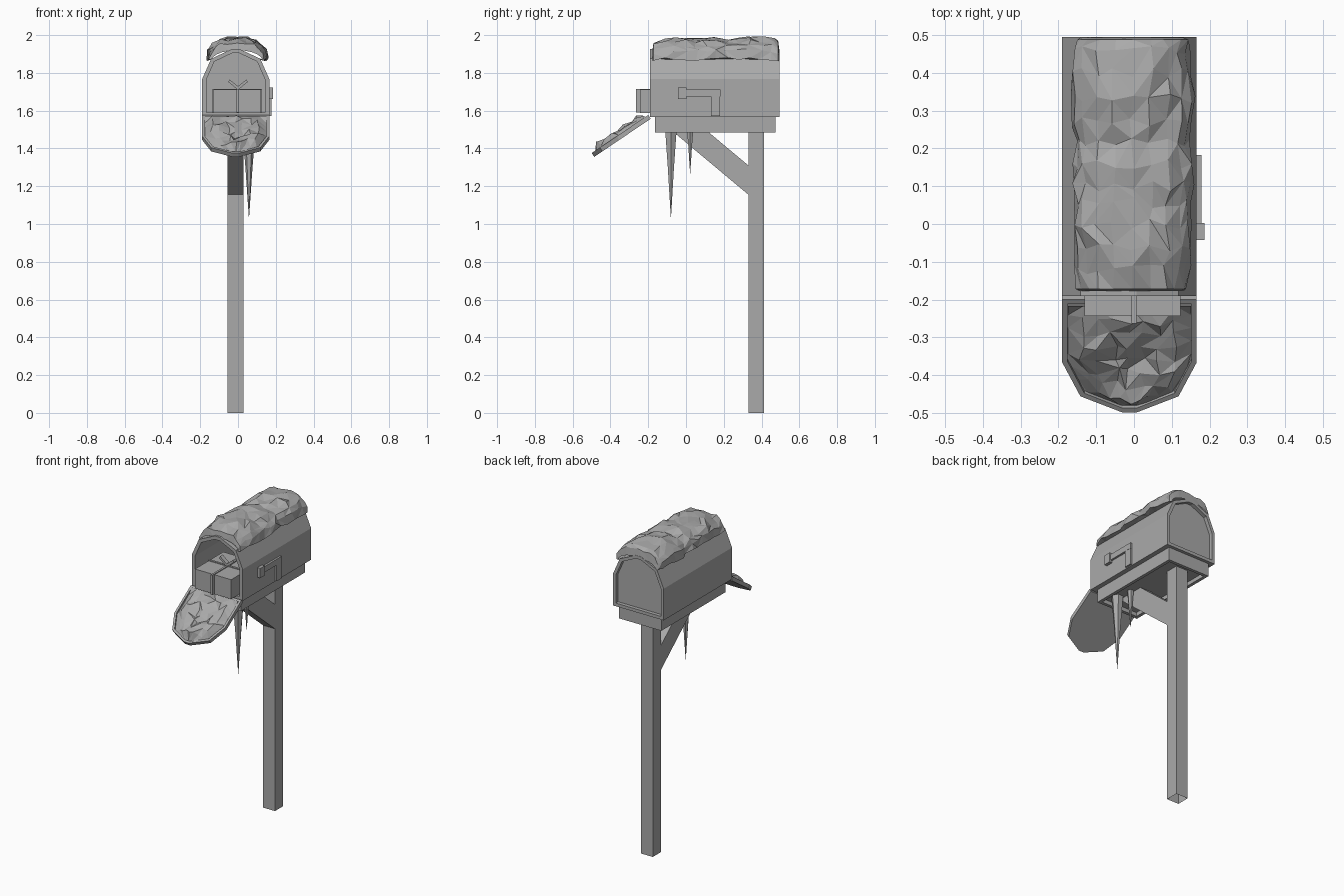
import bpy, bmesh, math, random
from mathutils import Vector

random.seed(4)
cube = bpy.data.objects.get("Cube")
if cube:
    bpy.data.objects.remove(cube)

grey = bpy.data.materials.new("plain_grey")
grey.use_nodes = True
COLOUR = (0.4, 0.4, 0.4, 1)
grey.diffuse_color = COLOUR
grey.node_tree.nodes["Principled BSDF"].inputs["Base Color"].default_value = COLOUR

CX = -0.012      # centre line of the box
BOTTOM = 1.567   # underside of the box


def finish(name, bm, normals=True):
    if normals:
        bmesh.ops.recalc_face_normals(bm, faces=bm.faces)
    mesh = bpy.data.meshes.new(name)
    bm.to_mesh(mesh)
    bm.free()
    mesh.materials.append(grey)
    obj = bpy.data.objects.new(name, mesh)
    bpy.context.collection.objects.link(obj)
    return obj


def loft(name, rings, cap_start=True, cap_end=True):
    """Bridge closed rings of points and cap the ends."""
    bm = bmesh.new()
    loops = [[bm.verts.new(p) for p in ring] for ring in rings]
    n = len(loops[0])
    for a, b in zip(loops, loops[1:]):
        for i in range(n):
            j = (i + 1) % n
            bm.faces.new((a[i], a[j], b[j], b[i]))
    if cap_start:
        bm.faces.new(loops[0])
    if cap_end:
        bm.faces.new(loops[-1])
    return finish(name, bm)


def rect(x0, x1, y0, y1, z):
    return [(x0, y0, z), (x1, y0, z), (x1, y1, z), (x0, y1, z)]


def box(name, x, y, z, cap_bottom=True):
    return loft(name, [rect(*x, *y, z[0]), rect(*x, *y, z[1])], cap_bottom)


def arch(inset):
    """Rounded box outline as (x, height) pairs, shrunk by inset."""
    half = [(0.178 - inset, inset), (0.178 - inset, 0.2 - 0.2 * inset),
            (0.13 - 0.75 * inset, 0.308 - 0.7 * inset), (0.018, 0.36 - inset)]
    return half + [(-x, h) for x, h in reversed(half)]


def box_ring(inset, y):
    return [(CX + x, y, BOTTOM + h) for x, h in arch(inset)]


def door_point(x, t, n):
    """Point on the open door: t along it, n above its underside."""
    return Vector((CX + x, -0.187 - 0.83 * t - 0.56 * n, 1.557 - 0.56 * t + 0.83 * n))


def door_ring(inset, n):
    return [door_point(x, t, n) for x, t in arch(inset)]


def faceted_sheet(name, rows):
    """Flat-shaded triangulated sheet through rows of points."""
    bm = bmesh.new()
    grid = [[bm.verts.new(p) for p in row] for row in rows]
    for r, (a, b) in enumerate(zip(grid, grid[1:])):
        for i in range(len(a) - 1):
            quad = (a[i], a[i + 1], b[i + 1], b[i])
            if random.random() < 0.5:
                quad = quad[1:] + quad[:1]
            bm.faces.new(quad[:3])
            bm.faces.new((quad[0], quad[2], quad[3]))
    return finish(name, bm)


# Hollow box with an inset back panel and an open front
loft("mailbox_shell", [box_ring(0.02, 0.472), box_ring(0.02, 0.495), box_ring(0, 0.495),
                       box_ring(0, -0.19), box_ring(0.022, -0.19), box_ring(0.022, 0.465)])

# Lowered door, a shallow tray
loft("open_door", [door_ring(0, 0), door_ring(0, 0.024),
                   door_ring(0.014, 0.024), door_ring(0.014, 0.012)])

# Support: recessed base board, post and diagonal brace
BX = (-0.16, 0.136)
BY = (-0.165, 0.475)
loft("base_board", [rect(*BX, *BY, BOTTOM), rect(*BX, *BY, 1.485),
                    rect(BX[0] + 0.02, BX[1] - 0.02, BY[0] + 0.02, BY[1] - 0.02, 1.485),
                    rect(BX[0] + 0.02, BX[1] - 0.02, BY[0] + 0.02, BY[1] - 0.02, 1.51)])
PX = (-0.056, 0.028)
box("post", PX, (0.33, 0.412), (0, 1.512), cap_bottom=False)
side = [(0.34, 1.147), (0.34, 1.302), (0.085, 1.515), (-0.1, 1.515)]
loft("diagonal_brace", [[(x, y, z) for y, z in side] for x in PX])

# Signal flag on the left side
box("flag_arm", (0.164, 0.179), (-0.002, 0.182), (1.675, 1.712))
box("flag_stem", (0.164, 0.178), (0.132, 0.181), (1.572, 1.68))
box("flag_tab", (0.164, 0.186), (-0.043, 0.003), (1.661, 1.722))

# Parcel tied with string and a small bow
box("parcel", (-0.131, 0.123), (-0.244, 0.04), (1.588, 1.711))
box("string_lengthwise", (-0.007, 0.006), (-0.264, 0.046), (1.59, 1.716))
box("string_crosswise", (-0.134, 0.126), (-0.108, -0.095), (1.588, 1.716))
for name, s in (("bow_left", 1), ("bow_right", -1)):
    loop = [(0, 1.71), (0.052 * s, 1.752), (0.045 * s, 1.765), (0, 1.729)]
    loft(name, [[(x, y, z) for x, z in loop] for y in (-0.115, -0.088)])

# Icicles under the base board
for name, x, y, r, tip in (("large_icicle", 0.058, -0.08, 0.036, 1.035),
                           ("small_icicle", 0.045, 0.022, 0.02, 1.265)):
    rings = []
    for f, k in ((0, 1), (0.45, 0.52), (1, 0.02)):
        z = 1.512 + (tip - 1.512) * f
        rings.append([(x + r * k * math.cos(a * math.tau / 6),
                       y + r * k * math.sin(a * math.tau / 6), z) for a in range(6)])
    loft(name, rings)

# Lumpy snow along the roof
COLS = 10
rows = []
ys = [-0.178, -0.172, -0.12, -0.06, 0, 0.055, 0.1, 0.16, 0.215, 0.27, 0.33, 0.4, 0.46, 0.488, 0.494]
for r, y in enumerate(ys):
    end = r in (0, len(ys) - 1)
    lump = max(math.exp(-((y - c) / w) ** 2) for c, w in ((-0.02, 0.13), (0.13, 0.11), (0.36, 0.16)))
    if r in (1, len(ys) - 2):
        lump *= 0.8
    row = []
    for i in range(COLS + 1):
        a = math.pi * i / COLS
        edge = i in (0, COLS)
        if end:
            x, z = 0.135 * math.cos(a), 1.865 + 0.055 * math.sin(a)
        else:
            width = 0.143 + 0.018 * lump
            x = width * math.cos(a) + random.uniform(-0.008, 0.008)
            z = 1.875 + (0.082 + 0.035 * lump) * math.sin(a) ** 0.8
            z += random.uniform(-0.012, 0.008)
        row.append((x - 0.005, y + (0 if end or r in (1, len(ys) - 2) else random.uniform(-0.014, 0.014)), z))
    # tuck the lower edges in against the roof
    row.insert(0, (0.115, y, 1.872))
    row.append((-0.137, y, 1.872))
    rows.append(row)
faceted_sheet("roof_snow", rows)

# Snow lying in the door
rows = []
STEPS = 8
for r in range(STEPS + 1):
    t = 0.016 + 0.328 * r / STEPS
    half = 0.163 if t < 0.2 else 0.163 - (t - 0.2) * 0.45 if t < 0.3 else 0.118 - (t - 0.3) * 1.9
    row = []
    for i in range(9):
        u = i / 4 - 1
        if r in (0, STEPS) or i in (0, 8):
            n, dx, dt = 0.012 if r else 0.03, 0, 0
        else:
            n = 0.038 + 0.012 * math.sin(3 * u + 26 * t) + random.uniform(-0.01, 0.012)
            dx, dt = random.uniform(-0.012, 0.012), random.uniform(-0.012, 0.012)
        row.append(door_point(u * half + dx, t + dt, n))
    rows.append(row)
faceted_sheet("door_snow", rows)
